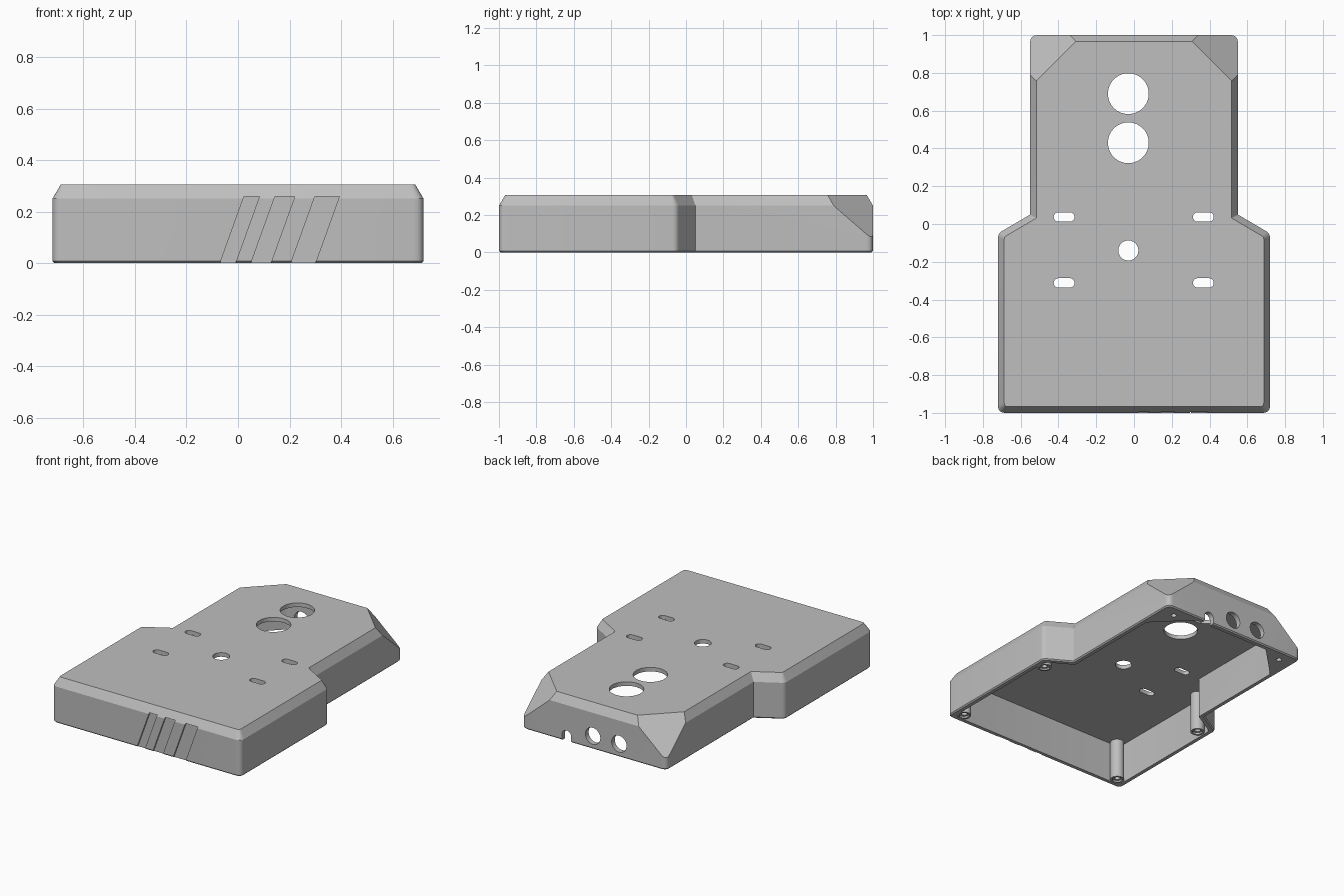
import bpy, bmesh, math
from mathutils import Vector

if "Cube" in bpy.data.objects:
    bpy.data.objects.remove(bpy.data.objects["Cube"])

grey = bpy.data.materials.new("plain grey")
grey.use_nodes = True
COLOR = (0.52, 0.52, 0.52, 1)
grey.diffuse_color = COLOR
grey.node_tree.nodes["Principled BSDF"].inputs["Base Color"].default_value = COLOR


def add_object(name, bm):
    bmesh.ops.recalc_face_normals(bm, faces=bm.faces)
    mesh = bpy.data.meshes.new(name)
    bm.to_mesh(mesh)
    bm.free()
    mesh.materials.append(grey)
    ob = bpy.data.objects.new(name, mesh)
    bpy.context.collection.objects.link(ob)
    return ob


def loft(name, rings):
    """Closed solid through rings with equal point counts."""
    bm = bmesh.new()
    loops = [[bm.verts.new(p) for p in ring] for ring in rings]
    n = len(loops[0])
    for a, b in zip(loops, loops[1:]):
        for i in range(n):
            j = (i + 1) % n
            bm.faces.new((a[i], a[j], b[j], b[i]))
    bm.faces.new(loops[0])
    bm.faces.new(loops[-1])
    return add_object(name, bm)


def prism_z(name, pts, z0, z1):
    return loft(name, [[(x, y, z) for x, y in pts] for z in (z0, z1)])


def prism_y(name, pts, y0, y1):
    return loft(name, [[(x, y, z) for x, z in pts] for y in (y0, y1)])


def capsule(cx, cy, r, dx=0, dy=0, n=32):
    """Circle stretched by dx or dy half-lengths into a slot."""
    out = []
    for i in range(n):
        a = 2 * math.pi * (i + 0.5) / n
        c, s = math.cos(a), math.sin(a)
        out.append((cx + r * c + math.copysign(dx, c), cy + r * s + math.copysign(dy, s)))
    return out


def inset(pts, d):
    """Mitred inward offset of a counter-clockwise polygon."""
    out = []
    for i, p in enumerate(pts):
        u = (p - pts[i - 1]).normalized()
        v = (pts[(i + 1) % len(pts)] - p).normalized()
        n1, n2 = Vector((-u.y, u.x)), Vector((-v.y, v.x))
        out.append(p + (n1 + n2) * d / (1 + n1.dot(n2)))
    return out


def rounded(pts, r, n=6):
    """Fillet each corner; concave corners stay nearly sharp."""
    out = []
    for i, p in enumerate(pts):
        u = (pts[i - 1] - p).normalized()
        v = (pts[(i + 1) % len(pts)] - p).normalized()
        concave = u.x * v.y - u.y * v.x > 0
        t = (0.005 if concave else r) / math.tan(u.angle(v) / 2)
        for k in range(n + 1):
            f = k / n
            out.append(p + u * t * (1 - f) ** 2 + v * t * f ** 2)
    return out


def mirrored(half):
    """Full outline from its +x half, listed front to back."""
    return [Vector(p) for p in half] + [Vector((-x, y)) for x, y in reversed(half)]


# Case body: rounded outline, lower lip and chamfered top
outline = mirrored([(0.72, -1), (0.72, -0.05), (0.55, 0.05), (0.55, 1)])
levels = [(0, 0.008, 0.035), (0.008, 0, 0.04), (0.25, 0, 0.04), (0.306, 0.033, 0.02)]
body = loft("case_shell", [[(p.x, p.y, z) for p in rounded(inset(outline, d), r)]
                           for z, d, r in levels])

cutters = []

# Sloping cuts across both back corners
for side in (1, -1):
    normal = Vector((side, 1, 1.15)).normalized()
    bm = bmesh.new()
    bmesh.ops.create_cube(bm, size=1.2)
    cube = add_object("corner_cutter", bm)
    cube.rotation_mode = 'QUATERNION'
    cube.rotation_quaternion = normal.to_track_quat('Z', 'Y')
    cube.location = Vector((side * 0.4725, 0.9245, 0.2)) + normal * 0.6
    cutters.append(cube)

# Hollow inside, open at the bottom
cavity = mirrored([(0.687, -0.967), (0.687, -0.07), (0.517, 0.03), (0.517, 0.74), (0.292, 0.965)])
cutters.append(prism_z("cavity_cutter", rounded(cavity, 0.04), -0.1, 0.278))

# Round holes and slots in the top
for y, r in ((0.69, 0.108), (0.43, 0.108), (-0.14, 0.053)):
    cutters.append(prism_z("round_hole_cutter", capsule(-0.03, y, r, n=48), 0.2, 0.4))
for x in (-0.37, 0.367):
    for y in (0.037, -0.312):
        cutters.append(prism_z("slot_cutter", capsule(x, y, 0.025, dx=0.03), 0.2, 0.4))

# Two round ports and a cable notch in the back wall
for x in (0.01, -0.19):
    cutters.append(prism_y("port_cutter", capsule(x, 0.09, 0.057), 0.9, 1.1))
cutters.append(prism_y("notch_cutter", capsule(0.21, 0, 0.035, dy=0.04), 0.9, 1.1))

# Screw holes under the back corners
for side in (1, -1):
    cutters.append(prism_z("screw_hole_cutter", capsule(side * 0.44, 0.92, 0.018), -0.1, 0.1))

# Slanted shallow grooves on the front
for x, w in ((-0.07, 0.06), (0.05, 0.077), (0.205, 0.095)):
    lean = 0.36
    pts = [(x - 0.05 * lean, -0.05), (x + w - 0.05 * lean, -0.05),
           (x + w + 0.258 * lean, 0.258), (x + 0.258 * lean, 0.258)]
    cutters.append(prism_y("groove_cutter", pts, -1.1, -0.988))

for cutter in cutters:
    mod = body.modifiers.new("cut", 'BOOLEAN')
    mod.operation = 'DIFFERENCE'
    mod.solver = 'EXACT'
    mod.object = cutter
bpy.context.view_layer.update()
bpy.context.view_layer.objects.active = body
for mod in list(body.modifiers):
    bpy.ops.object.modifier_apply(modifier=mod.name)
for cutter in cutters:
    bpy.data.objects.remove(cutter)

# Screw posts: turned tubes with a stepped hole at the foot
profile = [(0.045, 0.285), (0.045, 0.004), (0.032, 0.004), (0.032, 0.016),
           (0.018, 0.016), (0.018, 0.15)]
parts = [body]
for side, label in ((1, "left"), (-1, "right")):
    for y, place in ((-0.93, "front"), (-0.13, "middle")):
        rings = [[(side * 0.64 + px, y + py, z) for px, py in capsule(0, 0, r, n=24)]
                 for r, z in profile]
        parts.append(loft(f"{place}_{label}_screw_post", rings))

for ob in parts:
    bpy.ops.object.select_all(action='DESELECT')
    ob.select_set(True)
    bpy.context.view_layer.objects.active = ob
    bpy.ops.object.shade_smooth_by_angle(angle=math.radians(25))
